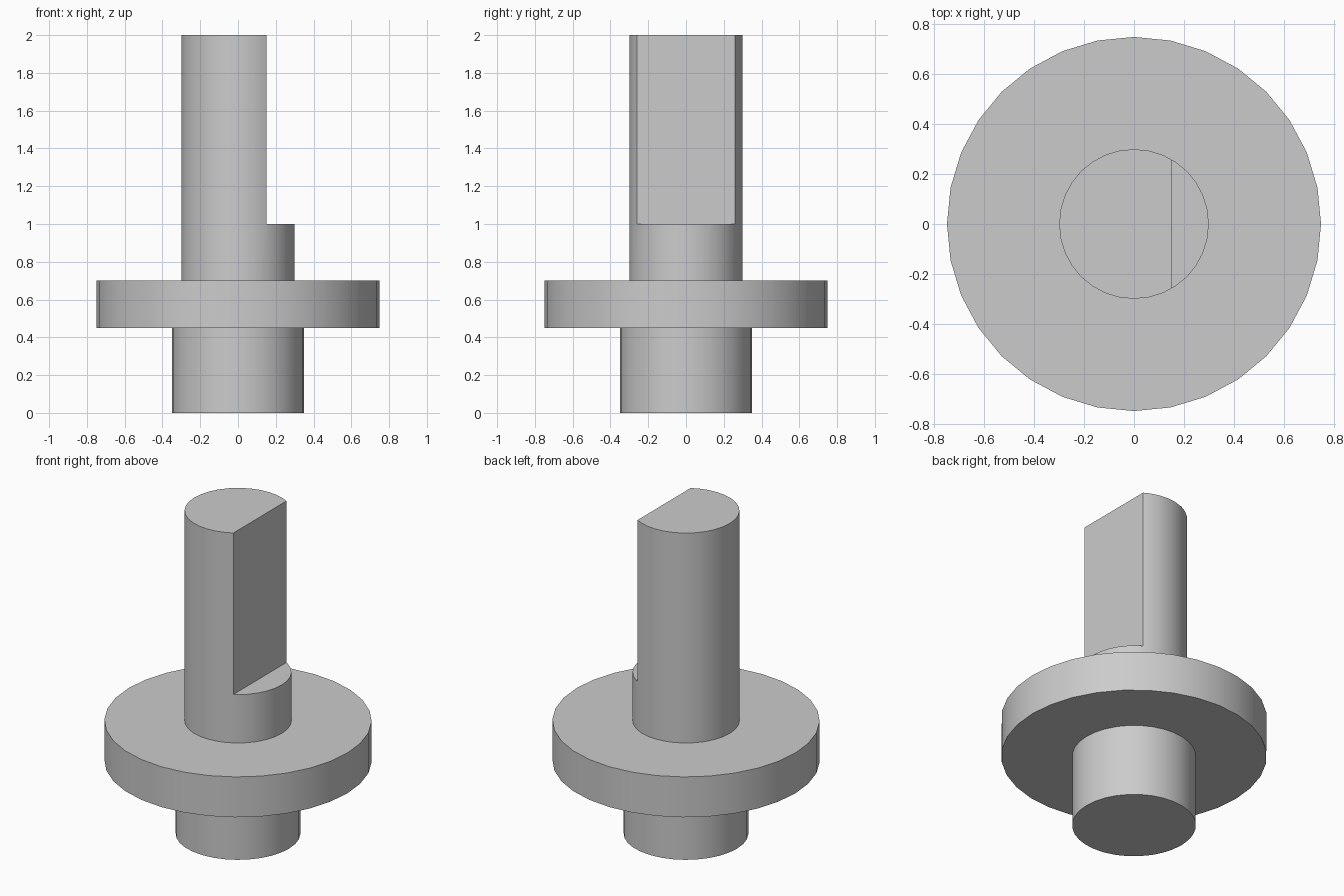
import bpy

# Remove the default object
default = bpy.data.objects.get("Cube")
if default:
    bpy.data.objects.remove(default, do_unlink=True)

# Single plain grey material
GREY = (0.6, 0.6, 0.6, 1.0)
steel = bpy.data.materials.new("grey_metal")
steel.use_nodes = True
steel.diffuse_color = GREY
for node in steel.node_tree.nodes:
    if node.type == 'BSDF_PRINCIPLED':
        node.inputs["Base Color"].default_value = GREY


def cylinder(name, radius, bottom, top, sides=32):
    """Upright cylinder between two heights."""
    bpy.ops.mesh.primitive_cylinder_add(
        vertices=sides, radius=radius, depth=top - bottom,
        location=(0, 0, (bottom + top) / 2))
    obj = bpy.context.object
    obj.name = name
    obj.data.materials.append(steel)
    return obj


# Lower boss, flange disc and upper shaft
boss = cylinder("lower_boss", 0.35, 0.0, 0.46)
flange = cylinder("flange", 0.75, 0.45, 0.70)
shaft = cylinder("shaft", 0.30, 0.69, 2.0)

# Cut the flat that gives the shaft its D section
FLAT_X, FLAT_Z = 0.15, 1.0
bpy.ops.mesh.primitive_cube_add(size=2, location=(FLAT_X + 1, 0, FLAT_Z + 1))
cutter = bpy.context.object
cutter.name = "flat_cutter"
cutter.scale.z = 1.2
cutter.location.z = FLAT_Z + 1.2
cutter.data.materials.append(steel)
cutter.hide_render = True

cut = shaft.modifiers.new("flat", 'BOOLEAN')
cut.operation = 'DIFFERENCE'
cut.solver = 'EXACT'
cut.object = cutter
bpy.ops.object.select_all(action='DESELECT')
bpy.context.view_layer.objects.active = shaft
shaft.select_set(True)
bpy.ops.object.modifier_apply(modifier=cut.name)
bpy.data.objects.remove(cutter, do_unlink=True)

# Smooth round walls, sharp rims
for obj in (boss, flange, shaft):
    bpy.ops.object.select_all(action='DESELECT')
    bpy.context.view_layer.objects.active = obj
    obj.select_set(True)
    bpy.ops.object.shade_smooth_by_angle(angle=0.52)
